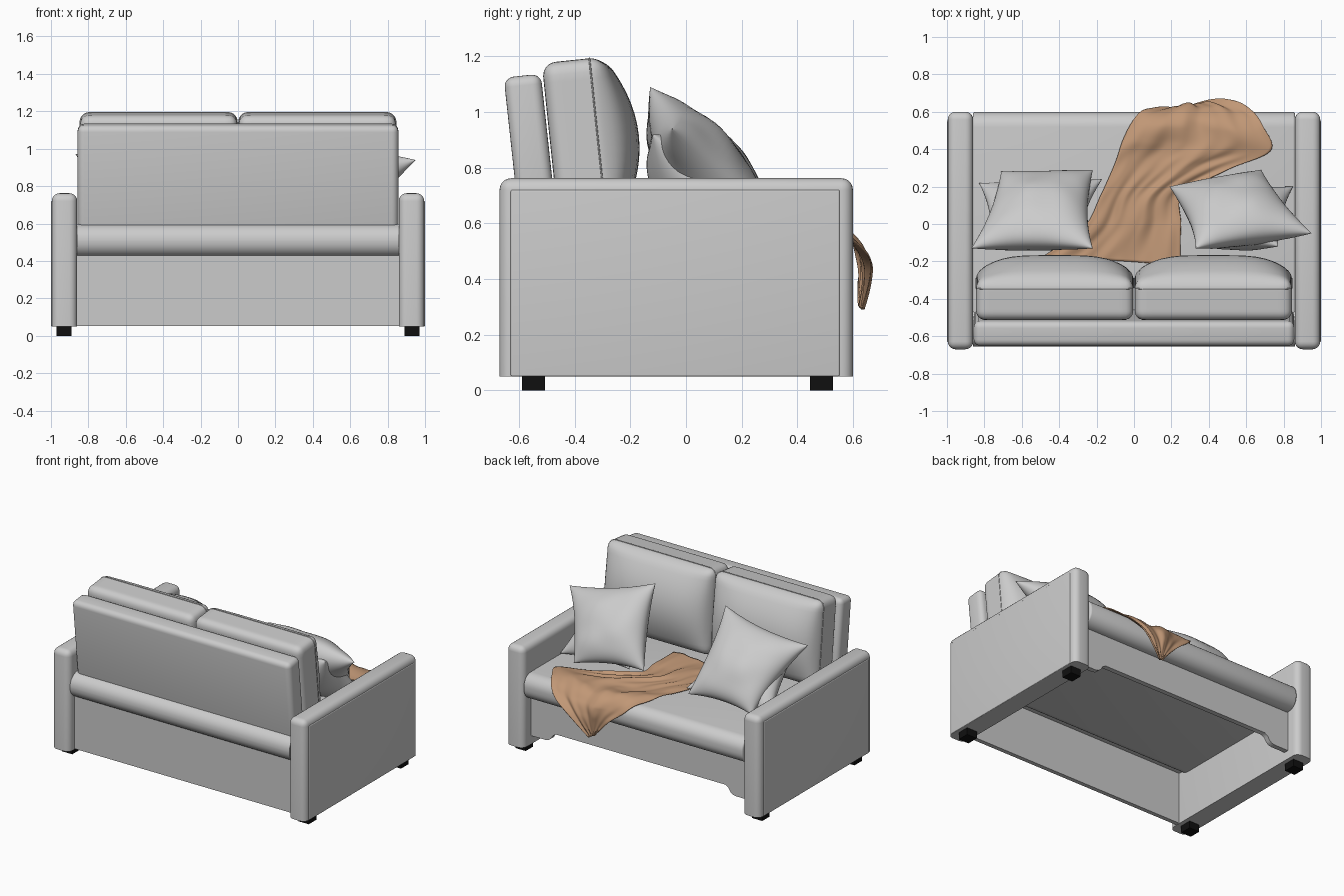
import bpy, bmesh, math
from mathutils import Vector, Matrix, noise

if "Cube" in bpy.data.objects:
    bpy.data.objects.remove(bpy.data.objects["Cube"])


def finish(name, bm, angle=35, mat=None):
    bmesh.ops.recalc_face_normals(bm, faces=bm.faces)
    me = bpy.data.meshes.new(name)
    bm.to_mesh(me)
    bm.free()
    ob = bpy.data.objects.new(name, me)
    bpy.context.collection.objects.link(ob)
    if mat:
        me.materials.append(mat)
    bpy.ops.object.select_all(action='DESELECT')
    ob.select_set(True)
    bpy.context.view_layer.objects.active = ob
    bpy.ops.object.shade_smooth_by_angle(angle=math.radians(angle))
    return ob


def box(name, lo, hi, r=0.0, flat_bottom=False, lean=0.0):
    """Box between two corners with rounded edges, tilted about x."""
    lo, hi = Vector(lo), Vector(hi)
    bm = bmesh.new()
    bmesh.ops.create_cube(bm, size=1, matrix=Matrix.Diagonal((*(hi - lo), 1)))
    if r:
        edges = [e for e in bm.edges
                 if not (flat_bottom and all(v.co.z < 0 for v in e.verts))]
        bmesh.ops.bevel(bm, geom=edges, offset=r, segments=5, profile=0.5, affect='EDGES')
    bm.transform(Matrix.Translation((lo + hi) / 2) @ Matrix.Rotation(lean, 4, 'X'))
    return finish(name, bm)


def prism(name, pts, to3d, a, b, r=0.0):
    """Extrude a closed 2D profile from depth a to depth b."""
    bm = bmesh.new()
    f = bm.faces.new([bm.verts.new(to3d(p, a)) for p in pts])
    ext = bmesh.ops.extrude_face_region(bm, geom=[f])['geom']
    move = Vector(to3d((0, 0), b)) - Vector(to3d((0, 0), a))
    bmesh.ops.translate(bm, vec=move, verts=[v for v in ext if isinstance(v, bmesh.types.BMVert)])
    if r:
        caps = [e for fc in bm.faces if len(fc.verts) == len(pts) for e in fc.edges]
        bmesh.ops.bevel(bm, geom=list(set(caps)), offset=r, segments=3, profile=0.5, affect='EDGES')
    return finish(name, bm)


def round_rect(x0, y0, x1, y1, r, n=8):
    out = []
    for cx, cy, a0 in ((x1 - r, y1 - r, 0), (x0 + r, y1 - r, 90), (x0 + r, y0 + r, 180), (x1 - r, y0 + r, 270)):
        for i in range(n + 1):
            a = math.radians(a0 + 90 * i / n)
            out.append((cx + r * math.cos(a), cy + r * math.sin(a)))
    return out


def back_cushion(name, cx):
    """Rounded box with a domed front, plus a seam cord."""
    half, r = Vector((0.42, 0.11, 0.295)), 0.05
    inner = half - Vector((r, r, r))
    place = Matrix.Translation((cx, -0.378, 0.893)) @ Matrix.Rotation(math.radians(6), 4, 'X')
    bm = bmesh.new()
    bmesh.ops.create_cube(bm, size=2)
    bmesh.ops.subdivide_edges(bm, edges=bm.edges[:], cuts=21, use_grid_fill=True)
    for v in bm.verts:
        p = Vector([math.sin(c * math.pi / 2) * h for c, h in zip(v.co, half)])
        q = Vector([max(-i, min(i, c)) for c, i in zip(p, inner)])
        d = p - q
        if d.length > 1e-6:
            p = q + d.normalized() * r if d.length > r or max(abs(c) for c in d) > r - 1e-4 else p
        u, w = p.x / half.x, p.z / half.z
        if p.y > 0.06:
            p.y += 0.1 * (1 - u ** 4) * (1 - w * w) * (p.y - 0.06) / 0.05
        v.co = p
    bm.transform(place)
    finish(name, bm, 50)
    cu = bpy.data.curves.new(name + "_seam", 'CURVE')
    cu.dimensions = '3D'
    cu.bevel_depth, cu.bevel_resolution = 0.003, 1
    pts = round_rect(-0.42, -0.295, 0.42, 0.295, r)
    sp = cu.splines.new('POLY')
    sp.points.add(len(pts) - 1)
    for s, (x, z) in zip(sp.points, pts):
        s.co = (*(place @ Vector((x, 0.062, z))), 1)
    sp.use_cyclic_u = True
    bpy.context.collection.objects.link(bpy.data.objects.new(name + "_seam", cu))


def pillow(name, c, front, back, n=28):
    """Stuffed square pillow from corners: bottom left, bottom right, top right, top left."""
    c = [Vector(p) for p in c]
    nrm = (c[1] - c[0] + c[2] - c[3]).cross(c[3] - c[0] + c[2] - c[1]).normalized()
    if nrm.y < 0:
        nrm.negate()
    bm = bmesh.new()
    for thick in (front, -back):
        rows = []
        for j in range(n + 1):
            row = []
            for i in range(n + 1):
                u, v = (math.sin((k / n - 0.5) * math.pi) for k in (i, j))
                a, b = u * (1 - 0.1 * (1 - v * v)), v * (1 - 0.1 * (1 - u * u))
                s, t = (a + 1) / 2, (b + 1) / 2
                p = c[0].lerp(c[1], s).lerp(c[3].lerp(c[2], s), t)
                puff = (max(0, 1 - u * u) * max(0, 1 - v * v)) ** 0.5
                puff *= 1 + 0.1 * noise.noise(p * 7)
                row.append(bm.verts.new(p + nrm * thick * puff))
            rows.append(row)
        for j in range(n):
            for i in range(n):
                bm.faces.new((rows[j][i], rows[j][i + 1], rows[j + 1][i + 1], rows[j + 1][i]))
    bmesh.ops.remove_doubles(bm, verts=bm.verts, dist=0.0004)
    finish(name, bm, 60)


along_x = lambda p, d: (d, p[0], p[1])
along_y = lambda p, d: (p[0], d, p[1])

# arms with outer side panels, and feet
black = bpy.data.materials.new("foot_black")
black.diffuse_color = (0.005, 0.005, 0.005, 1)
black.use_nodes = True
black.node_tree.nodes["Principled BSDF"].inputs["Base Color"].default_value = black.diffuse_color
for s, side in ((1, "right"), (-1, "left")):
    def span(a, b):
        return (a, b) if s > 0 else (-b, -a)
    x0, x1 = span(0.86, 0.996)
    box(side + "_arm", (x0, -0.67, 0.05), (x1, 0.6, 0.762), 0.042, True)
    x0, x1 = span(0.97, 1.0)
    box(side + "_arm_panel", (x0, -0.63, 0.05), (x1, 0.552, 0.72), 0.006)
    x0, x1 = span(0.89, 0.97)
    for where, y in (("back", -0.59), ("front", 0.445)):
        ft = box(side + "_" + where + "_foot", (x0, y, 0), (x1, y + 0.084, 0.06))
        ft.data.materials.append(black)

# seat cushion, and the roll behind it
prism("seat", round_rect(-0.56, 0.39, 0.598, 0.57, 0.08), along_x, -0.862, 0.862, 0.012)
prism("back_roll", round_rect(-0.655, 0.42, -0.45, 0.597, 0.085), along_x, -0.862, 0.862)

# flat lower back panel
box("lower_back_panel", (-0.865, -0.605, 0.053), (0.865, -0.575, 0.46))

# front apron with raised middle
half = [(0.865, 0.43), (0.865, 0.11), (0.75, 0.11), (0.725, 0.115), (0.705, 0.13), (0.69, 0.155), (0.665, 0.17)]
prism("front_apron", half + [(-x, z) for x, z in reversed(half)], along_y, 0.475, 0.51)

# leaning backrest and its cushions
box("backrest", (-0.857, -0.623, 0.535), (0.857, -0.489, 1.132), 0.035, lean=math.radians(6.2))
back_cushion("left_back_cushion", -0.424)
back_cushion("right_back_cushion", 0.424)

# scatter pillows, a front and a rear one on each side
pillow("right_front_pillow", [(0.19, 0.2, 0.63), (0.68, 0.29, 0.59), (0.95, -0.05, 0.94), (0.33, -0.13, 1.09)], 0.125, 0.16)
pillow("right_rear_pillow", [(0.32, 0.18, 0.60), (0.85, 0.2, 0.58), (0.77, -0.12, 0.92), (0.38, -0.12, 0.93)], 0.1, 0.15)
pillow("left_front_pillow", [(-0.71, 0.28, 0.59), (-0.22, 0.29, 0.61), (-0.22, -0.13, 1.08), (-0.87, -0.13, 0.97)], 0.125, 0.16)
pillow("left_rear_pillow", [(-0.83, 0.22, 0.59), (-0.17, 0.24, 0.62), (-0.3, -0.12, 0.92), (-0.77, -0.12, 0.91)], 0.1, 0.15)

# throw blanket: left and right edge points of each row, from the back to the hanging tip
rows = [((-0.48, -0.17, .58), (0.25, -0.22, .58)), ((-0.27, -0.02, .58), (0.25, 0, .58)),
        ((-0.18, 0.15, .58), (0.26, 0.16, .58)), ((-0.10, 0.33, .58), (0.50, 0.29, .58)),
        ((-0.06, 0.45, .58), (0.73, 0.39, .58)), ((0.0, 0.56, .565), (0.69, 0.52, .58)),
        ((0.07, 0.605, .51), (0.62, 0.605, .53)), ((0.17, 0.63, .43), (0.48, 0.645, .44)),
        ((0.28, 0.615, .31), (0.32, 0.62, .29))]


def spline(k, side):
    i = min(int(k), len(rows) - 2)
    t = k - i
    p = [Vector(rows[max(0, min(len(rows) - 1, i + d))][side]) for d in (-1, 0, 1, 2)]
    return 0.5 * (2 * p[1] + (p[2] - p[0]) * t + (2 * p[0] - 5 * p[1] + 4 * p[2] - p[3]) * t * t
                  + (3 * p[1] - p[0] - 3 * p[2] + p[3]) * t ** 3)


bm = bmesh.new()
grid = []
NU, NV = 50, 72
for j in range(NV + 1):
    k = j / NV * (len(rows) - 1)
    a, b = spline(k, 0), spline(k, 1)
    line = []
    for i in range(NU + 1):
        u = i / NU
        p = a.lerp(b, u)
        fold = noise.noise(Vector((u * 4, k * 0.5, 3.0))) + 0.4 * noise.noise(Vector((u * 9, k, 7.0)))
        hang = max(0, min(1, (k - 4.8) / 1.2))
        p += Vector((0, hang, 1 - hang)) * 0.03 * (0.4 + fold)
        line.append(bm.verts.new(p))
    grid.append(line)
for j in range(NV):
    for i in range(NU):
        bm.faces.new((grid[j][i], grid[j][i + 1], grid[j + 1][i + 1], grid[j + 1][i]))
tan = bpy.data.materials.new("blanket_tan")
tan.diffuse_color = (0.53, 0.31, 0.18, 1)
tan.use_nodes = True
tan.node_tree.nodes["Principled BSDF"].inputs["Base Color"].default_value = tan.diffuse_color
blanket = finish("throw_blanket", bm, 60, tan)
blanket.modifiers.new("thickness", 'SOLIDIFY').thickness = 0.005
